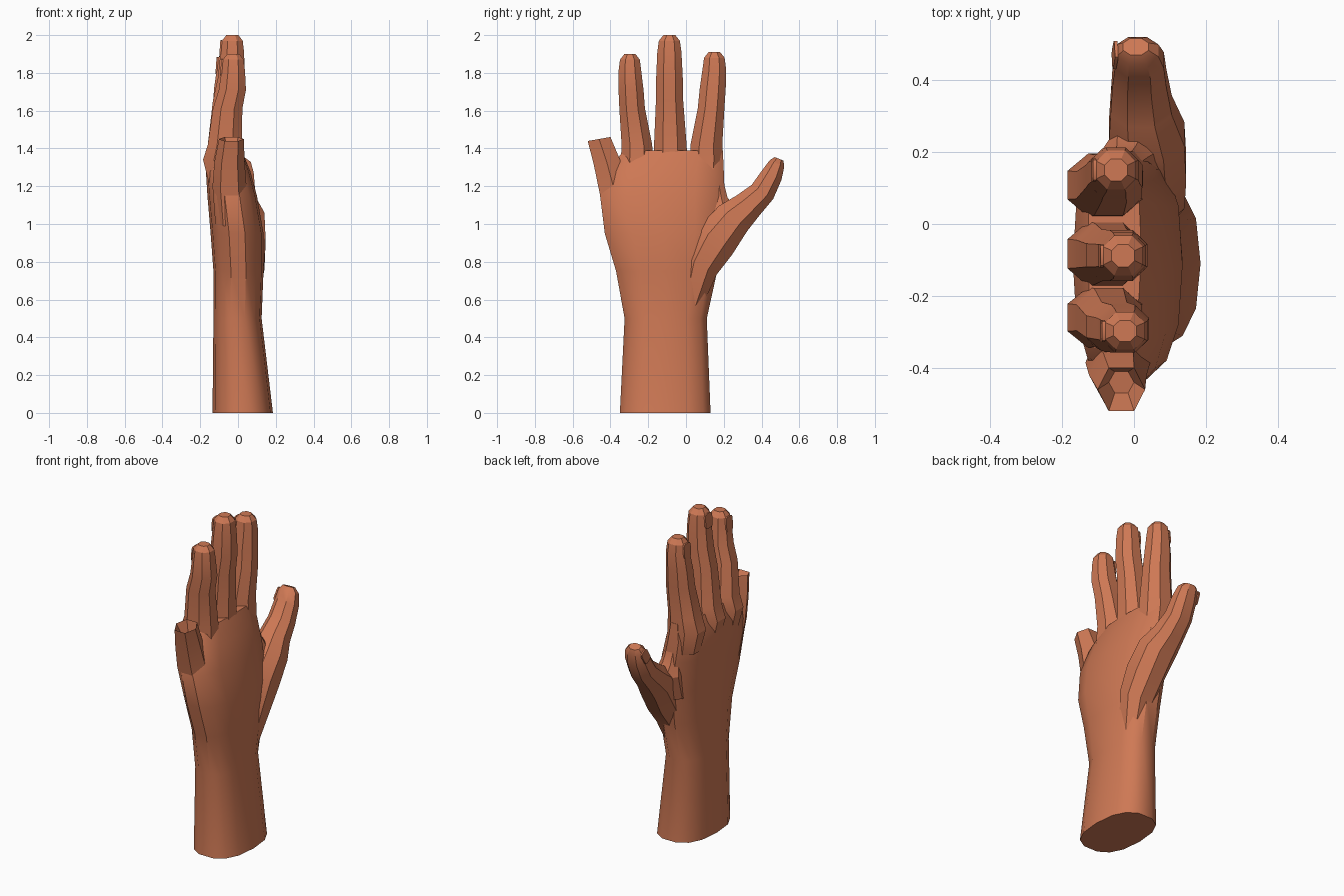
import bpy, bmesh
from math import sin, cos, pi, radians, copysign
from mathutils import Vector

cube = bpy.data.objects.get("Cube")
if cube:
    bpy.data.objects.remove(cube, do_unlink=True)

skin = bpy.data.materials.new("terracotta_skin")
skin.use_nodes = True
color = (0.62, 0.19, 0.09, 1)
skin.diffuse_color = color
skin.node_tree.nodes["Principled BSDF"].inputs["Base Color"].default_value = color


def outline(sides, power):
    """Rounded-box outline normalised to a half extent of one."""
    pts = []
    for i in range(sides):
        a = 2 * pi * (i + 0.5) / sides
        pts.append([copysign(abs(f) ** (2 / power), f) for f in (cos(a), sin(a))])
    top = [max(abs(p[k]) for p in pts) for k in (0, 1)]
    return [(p[0] / top[0], p[1] / top[1]) for p in pts]


def finish(name, bm, angle):
    bmesh.ops.recalc_face_normals(bm, faces=bm.faces)
    mesh = bpy.data.meshes.new(name)
    bm.to_mesh(mesh)
    bm.free()
    mesh.materials.append(skin)
    obj = bpy.data.objects.new(name, mesh)
    bpy.context.collection.objects.link(obj)
    bpy.ops.object.select_all(action="DESELECT")
    obj.select_set(True)
    bpy.context.view_layer.objects.active = obj
    bpy.ops.object.shade_smooth_by_angle(angle=radians(angle))
    return obj


def loft(name, rings, sides=8, power=2.2, angle=30):
    """Each ring: centre x, y, z, half width, half thickness, lean towards +y."""
    bm = bmesh.new()
    shape = outline(sides, power)
    loops = []
    for x, y, z, w, t, lean in rings:
        a = radians(lean)
        loops.append([bm.verts.new((x + v * t, y + u * w * cos(a), z - u * w * sin(a)))
                      for u, v in shape])
    for lo, hi in zip(loops, loops[1:]):
        for i in range(sides):
            j = (i + 1) % sides
            bm.faces.new((lo[i], lo[j], hi[j], hi[i]))
    bm.faces.new(loops[0])
    bm.faces.new(loops[-1])
    return finish(name, bm, angle)


def nail(name, centre, width, length, lean, turn=0):
    """Thin fingernail plate on the back of a fingertip."""
    bm = bmesh.new()
    bmesh.ops.create_cube(bm, size=1)
    for v in bm.verts:
        v.co = Vector((v.co.x * 0.009, v.co.y * width, v.co.z * length))
    upright = [e for e in bm.edges if abs(e.verts[0].co.y - e.verts[1].co.y) < 1e-5
               and abs(e.verts[0].co.z - e.verts[1].co.z) < 1e-5]
    bmesh.ops.bevel(bm, geom=upright, offset=width * 0.25, segments=2,
                    profile=0.5, affect="EDGES")
    obj = finish(name, bm, 30)
    obj.location = centre
    obj.rotation_euler = (radians(-lean), radians(turn), 0)


# Forearm and palm: height, y range, x range
sections = [
    (0.00, -0.35, 0.13, -0.135, 0.185),
    (0.50, -0.325, 0.11, -0.13, 0.125),
    (0.75, -0.37, 0.165, -0.13, 0.135),
    (0.95, -0.43, 0.20, -0.145, 0.135),
    (1.15, -0.455, 0.205, -0.162, 0.10),
    (1.28, -0.41, 0.20, -0.17, 0.065),
    (1.39, -0.33, 0.195, -0.13, 0.02),
]
loft("forearm_and_palm",
     [((c + d) / 2, (a + b) / 2, z, (b - a) / 2, (d - c) / 2, 0)
      for z, a, b, c, d in sections], sides=14, power=2.5, angle=35)


# Three long fingers: base, middle and tip positions along y
def finger(name, base_y, mid_y, tip_y, top, tip_x, width):
    span = top - 1.4
    loft(name, [
        (-0.06, base_y, 1.20, width * 0.9, 0.09, 0),
        (-0.08, base_y, 1.34, width * 1.1, 0.105, 0),
        (-0.07, base_y, 1.42, width * 1.05, 0.09, 0),
        (-0.055, mid_y, 1.4 + span * 0.42, width * 0.88, 0.078, 0),
        (tip_x - 0.005, (mid_y + tip_y) / 2, 1.4 + span * 0.62, width * 0.86, 0.072, 0),
        (tip_x, tip_y, top - 0.09, width * 0.78, 0.062, 0),
        (tip_x, tip_y, top - 0.03, width * 0.68, 0.055, 0),
        (tip_x, tip_y, top, width * 0.38, 0.032, 0),
    ])
    nail(name + "_nail", (tip_x - 0.062, tip_y, top - 0.07), width * 0.8, 0.09, 0, 4)


finger("ring_finger", -0.26, -0.285, -0.297, 1.90, -0.025, 0.077)
finger("middle_finger", -0.083, -0.087, -0.088, 2.00, -0.03, 0.082)
finger("index_finger", 0.108, 0.133, 0.15, 1.91, -0.05, 0.080)

# Shortened little finger with a hollow end
loft("little_finger", [
    (-0.03, -0.35, 1.00, 0.07, 0.09, -8),
    (-0.045, -0.385, 1.20, 0.078, 0.09, -12),
    (-0.045, -0.42, 1.33, 0.07, 0.08, -14),
    (-0.035, -0.46, 1.45, 0.061, 0.066, -10),
    (-0.035, -0.44, 1.37, 0.03, 0.035, -10),
], sides=6)

# Thumb, with its fleshy root running down to the wrist
loft("thumb", [
    (0.03, 0.02, 0.56, 0.06, 0.07, 12),
    (0.045, 0.08, 0.78, 0.095, 0.095, 30),
    (0.045, 0.155, 0.91, 0.115, 0.10, 40),
    (0.035, 0.25, 1.03, 0.10, 0.105, 42),
    (0.02, 0.33, 1.10, 0.08, 0.085, 40),
    (0.015, 0.405, 1.17, 0.068, 0.075, 34),
    (0.015, 0.455, 1.26, 0.057, 0.068, 28),
    (0.01, 0.482, 1.32, 0.042, 0.058, 26),
    (0.005, 0.493, 1.345, 0.025, 0.035, 22),
])
nail("thumb_nail", (-0.053, 0.47, 1.29), 0.06, 0.08, 28, 6)

# Web of skin between thumb and index finger
loft("thumb_web", [
    (0.0, 0.12, 0.92, 0.10, 0.09, 0),
    (-0.01, 0.15, 1.07, 0.12, 0.08, 0),
    (-0.02, 0.16, 1.14, 0.06, 0.06, 0),
    (-0.03, 0.15, 1.22, 0.05, 0.05, 0),
])
